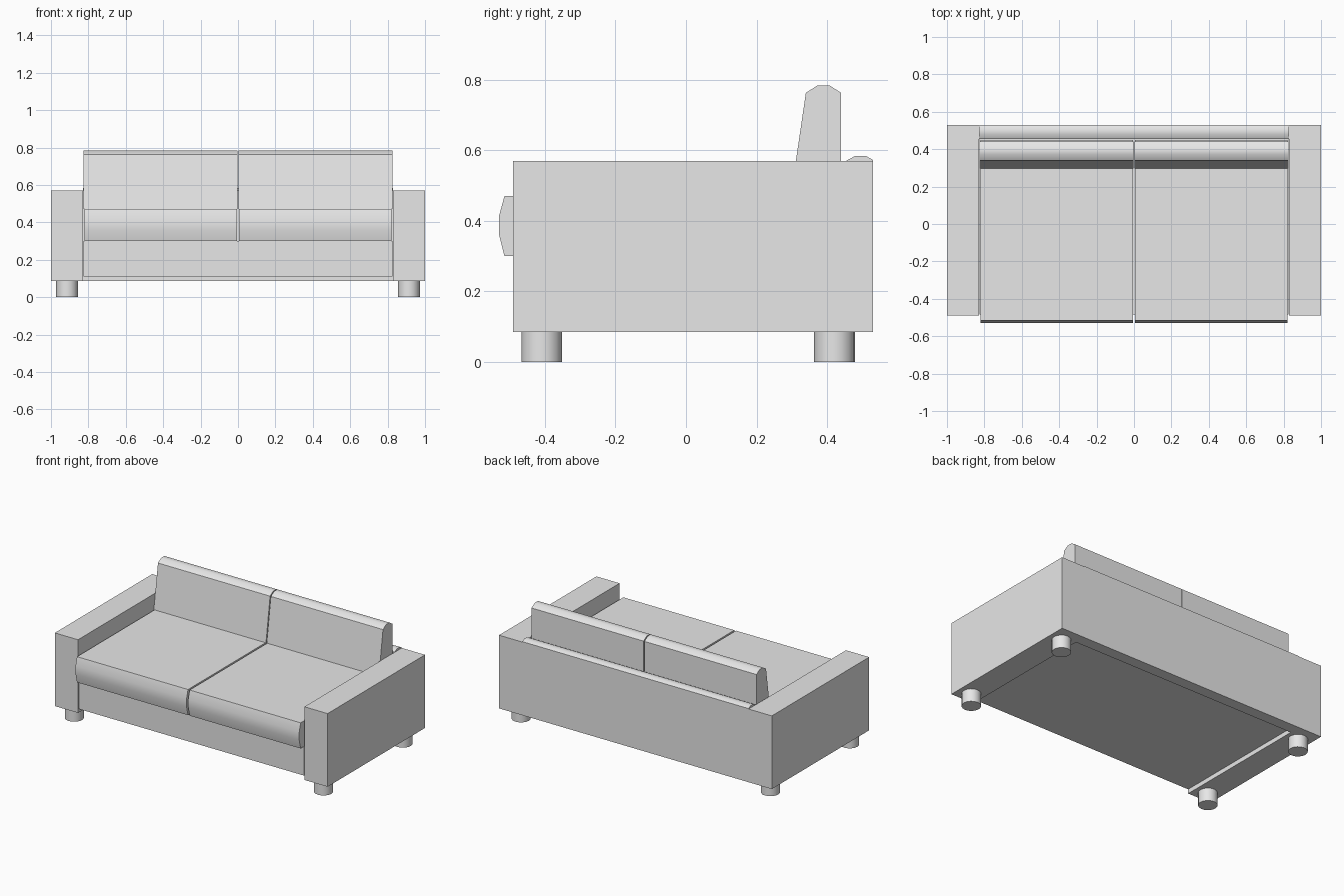
import bpy, bmesh, math

cube = bpy.data.objects.get("Cube")
if cube:
    bpy.data.objects.remove(cube, do_unlink=True)

# One upholstery colour
GREY = (0.8, 0.8, 0.8, 1)
fabric = bpy.data.materials.new("light_grey")
fabric.use_nodes = True
fabric.diffuse_color = GREY
fabric.node_tree.nodes["Principled BSDF"].inputs["Base Color"].default_value = GREY


def finish(name, bm):
    """Turn a bmesh into a shaded object."""
    bmesh.ops.recalc_face_normals(bm, faces=bm.faces)
    mesh = bpy.data.meshes.new(name)
    bm.to_mesh(mesh)
    bm.free()
    mesh.materials.append(fabric)
    obj = bpy.data.objects.new(name, mesh)
    bpy.context.collection.objects.link(obj)
    bpy.ops.object.select_all(action="DESELECT")
    obj.select_set(True)
    bpy.context.view_layer.objects.active = obj
    bpy.ops.object.shade_smooth_by_angle(angle=math.radians(40))
    return obj


def extrude_x(name, profile, x0, x1):
    """Sweep a (y, z) side profile from x0 to x1."""
    bm = bmesh.new()
    face = bm.faces.new([bm.verts.new((x0, y, z)) for y, z in profile])
    ext = bmesh.ops.extrude_face_region(bm, geom=[face])
    verts = [v for v in ext["geom"] if isinstance(v, bmesh.types.BMVert)]
    bmesh.ops.translate(bm, verts=verts, vec=(x1 - x0, 0, 0))
    return finish(name, bm)


def rect(y0, y1, z0, z1):
    return [(y0, z0), (y1, z0), (y1, z1), (y0, z1)]


def foot(name, x, y, radius=0.058, height=0.085):
    bm = bmesh.new()
    bmesh.ops.create_cone(bm, cap_ends=True, segments=16, radius1=radius,
                          radius2=radius, depth=height)
    bmesh.ops.translate(bm, verts=bm.verts, vec=(x, y, height / 2))
    return finish(name, bm)


# Side profiles
arm = rect(-0.49, 0.53, 0.085, 0.57)
base = rect(-0.485, 0.455, 0.11, 0.30)
back = [(0.455, 0.085), (0.53, 0.085), (0.53, 0.573), (0.51, 0.584),
        (0.48, 0.584), (0.455, 0.571)]
seat = [(0.45, 0.30), (0.45, 0.47), (-0.515, 0.47), (-0.53, 0.415),
        (-0.53, 0.36), (-0.515, 0.30)]
cushion = [(0.297, 0.47), (0.34, 0.763), (0.373, 0.784), (0.407, 0.784),
           (0.44, 0.763), (0.44, 0.47)]

# Frame
extrude_x("seat_base", base, -0.825, 0.825)
extrude_x("back_panel", back, -0.83, 0.83)

# Mirrored parts
for side, s in (("left", 1), ("right", -1)):
    extrude_x(side + "_arm", arm, s * 0.83, s * 1.0)
    extrude_x(side + "_seat_cushion", seat, s * 0.006, s * 0.82)
    extrude_x(side + "_back_cushion", cushion, s * 0.003, s * 0.825)
    foot(side + "_front_foot", s * 0.914, -0.409)
    foot(side + "_back_foot", s * 0.914, 0.421)
